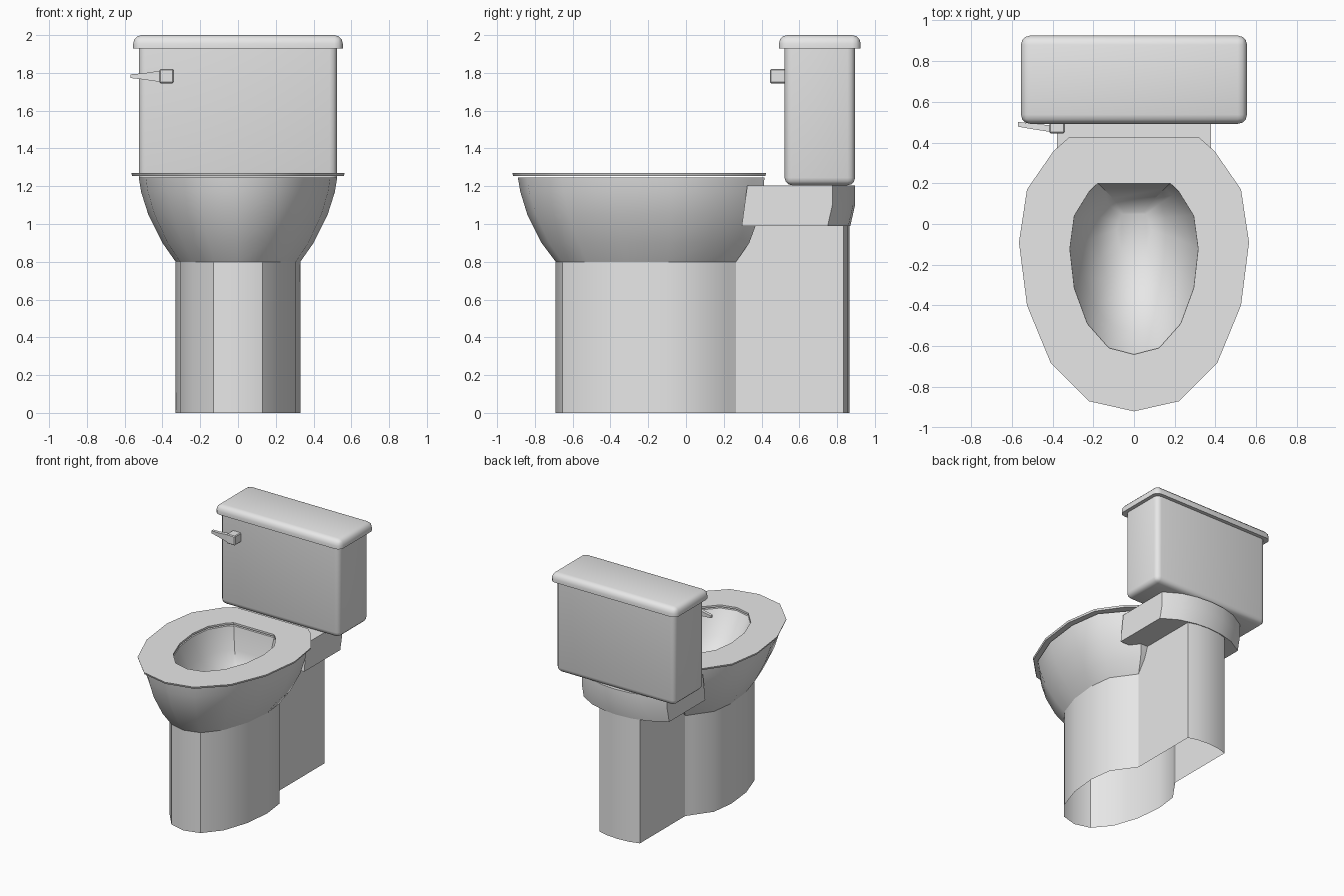
import bpy
import bmesh
import math

cube = bpy.data.objects.get("Cube")
if cube:
    bpy.data.objects.remove(cube, do_unlink=True)

GREY = (0.8, 0.8, 0.8, 1.0)
ceramic = bpy.data.materials.new("grey ceramic")
ceramic.use_nodes = True
ceramic.diffuse_color = GREY
ceramic.node_tree.nodes["Principled BSDF"].inputs["Base Color"].default_value = GREY

# Right half of the egg outline, front to back: width share, length share
EGG = [(0, 0), (.39, .037), (.725, .178), (.93, .387), (1, .617),
       (.93, .81), (.70, .95), (.565, 1)]
BOWL_EGG = EGG[:-2] + [(.64, .95), (.54, 1)]


def egg(z, width, front, back, shape=EGG):
    """Egg-shaped ring, running from the back left round the front."""
    half = [(w * width, front + t * (back - front), z) for w, t in shape]
    return mirrored(half)


def mirrored(half):
    """Mirror a half outline that starts on the centre line."""
    return [(-x, y, z) for x, y, z in reversed(half[1:])] + half


def finish(bm, name, angle=35, outward=True):
    if outward:
        bmesh.ops.recalc_face_normals(bm, faces=bm.faces)
    mesh = bpy.data.meshes.new(name)
    bm.to_mesh(mesh)
    bm.free()
    mesh.materials.append(ceramic)
    obj = bpy.data.objects.new(name, mesh)
    bpy.context.collection.objects.link(obj)
    bpy.ops.object.select_all(action='DESELECT')
    obj.select_set(True)
    bpy.context.view_layer.objects.active = obj
    bpy.ops.object.shade_smooth_by_angle(angle=math.radians(angle))
    return obj


def loft(name, rings, closed=True, caps=(), loop=False, angle=35, outward=True):
    """Skin a stack of rings; caps lists the ring indices to fill."""
    bm = bmesh.new()
    rows = [[bm.verts.new(p) for p in ring] for ring in rings]
    pairs = list(zip(rows, rows[1:])) + ([(rows[-1], rows[0])] if loop else [])
    n = len(rows[0])
    for low, high in pairs:
        for i in range(n if closed else n - 1):
            j = (i + 1) % n
            bm.faces.new((low[i], low[j], high[j], high[i]))
    for i in caps:
        bm.faces.new(rows[i])
    return finish(bm, name, angle, outward)


def box(name, x, y, z, corner=0, bevel_edges=lambda e: True, segments=3):
    """Box between limits, with rounded upright corners and chosen soft edges."""
    bm = bmesh.new()
    bmesh.ops.create_cube(bm, size=1)
    for v in bm.verts:
        v.co = [(a + b) / 2 + c * (b - a) for (a, b), c in zip((x, y, z), v.co)]
    if corner:
        chosen = [e for e in bm.edges if bevel_edges(e)]
        bmesh.ops.bevel(bm, geom=chosen, offset=corner, segments=segments,
                        profile=0.5, affect='EDGES')
    return finish(bm, name)


def except_level(z):
    return lambda e: not all(abs(v.co.z - z) < .001 for v in e.verts)


# Bowl: outer wall up to the rim, across it and down to the drain
outer = [(.80, .33, -.69, .265), (.90, .40, -.765, .335), (1.05, .475, -.84, .39),
         (1.17, .513, -.877, .41), (1.245, .525, -.89, .415)]
inner = [(1.245, .315, -.64, .20), (1.07, .27, -.53, .175),
         (.93, .18, -.36, .125), (.86, .085, -.17, .06)]
loft("bowl", [egg(*r, BOWL_EGG) for r in outer] + [egg(*r) for r in inner],
     caps=[-1], angle=40, outward=False)

# Seat: thin flat ring just above the rim
loft("seat", [egg(1.255, .56, -.915, .42), egg(1.27, .565, -.92, .425),
              egg(1.27, .315, -.64, .20), egg(1.255, .315, -.64, .20)], loop=True)

# Pedestal: open shell under the bowl
loft("pedestal", [egg(z, .33, -.69, .265, BOWL_EGG) for z in (0, .8)],
     closed=False, outward=False)

# Rear column: open shell with a gently curved back
column = [(0, .865), (.1, .857), (.178, .835), (.178, .265)]
loft("rear_column", [mirrored([(x, y, z) for x, y in column]) for z in (.99, 0)],
     closed=False, outward=False)

# Shelf carrying the tank, bowed at the back and drawn in below
shelf = [(0, .895), (.12, .885), (.25, .85), (.377, .775)]
rings = []
for z, shift, front in ((.99, -.025, .295), (1.1, 0, .31), (1.205, 0, .325)):
    half = [(x, y + shift, z) for x, y in shelf] + [(.377, front, z)]
    rings.append(mirrored(half))
loft("tank_shelf", rings, caps=[0, -1])

# Tank and lid
box("tank", (-.525, .525), (.522, .895), (1.205, 1.935), .04, except_level(1.935))
box("tank_lid", (-.555, .555), (.492, .925), (1.93, 2.0), .045, except_level(1.93))

# Flush handle: block with a tapering lever
box("handle_block", (-.415, -.34), (.445, .53), (1.745, 1.82), .006, segments=1)


def section(x, y0, y1, z0, z1):
    return [(x, y0, z0), (x, y1, z0), (x, y1, z1), (x, y0, z1)]


loft("handle_lever", [section(-.41, .452, .485, 1.752, 1.812),
                      section(-.50, .466, .492, 1.765, 1.798),
                      section(-.57, .478, .502, 1.773, 1.792)], caps=[0, -1])
